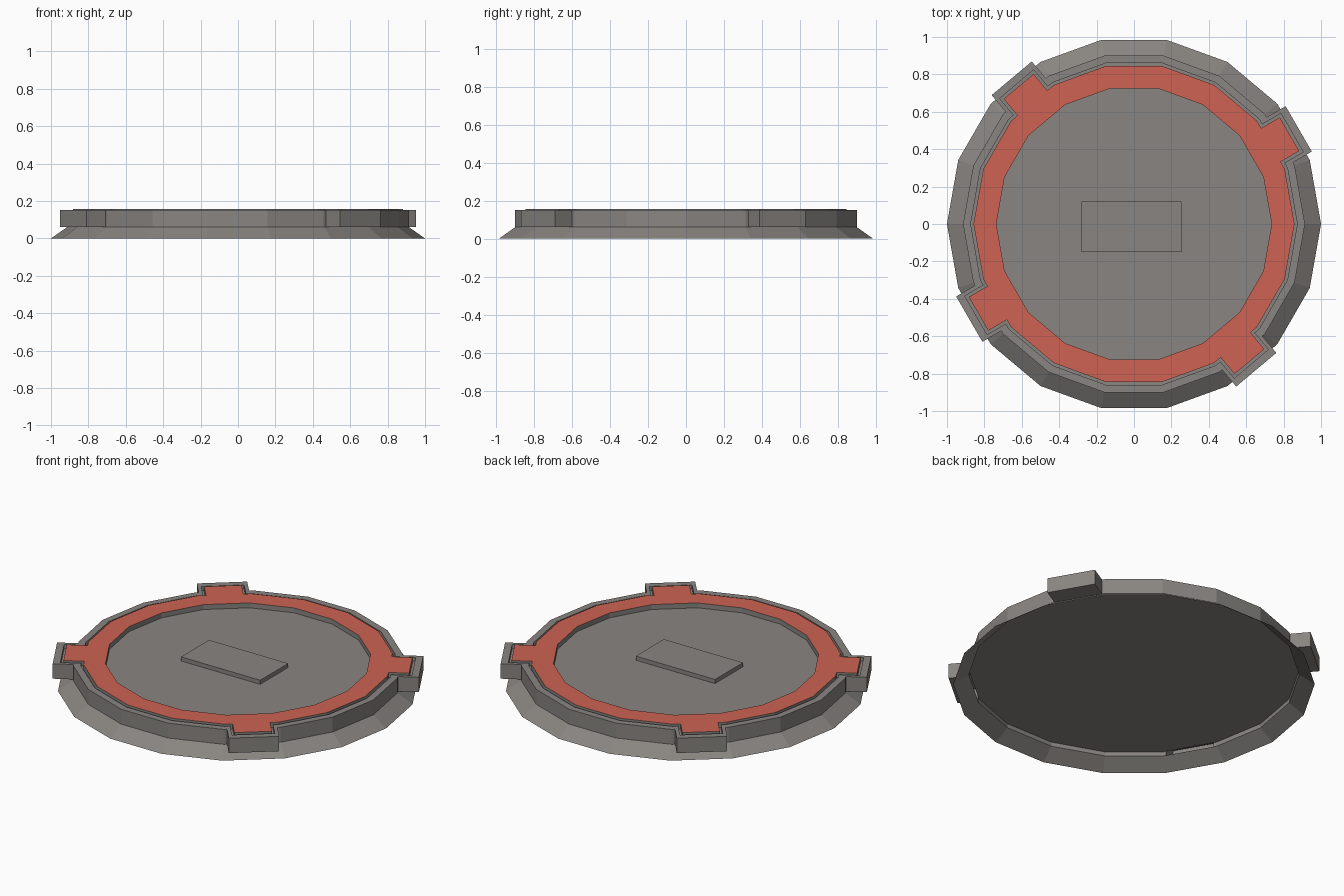
import bpy, math

if "Cube" in bpy.data.objects:
    bpy.data.objects.remove(bpy.data.objects["Cube"])

N = 18
STEP = math.radians(20)
TAB_EDGES = (1, 6, 10, 15)          # polygon edges that carry a lug (30, 130, 210, 310 deg)
Z_SKIRT, Z_FLOOR, Z_RIM, Z_RED, Z_UNDER = 0.06, 0.127, 0.151, 0.157, 0.085


def material(name, rgb):
    m = bpy.data.materials.new(name)
    m.diffuse_color = (*rgb, 1)
    m.use_nodes = True
    m.node_tree.nodes["Principled BSDF"].inputs["Base Color"].default_value = m.diffuse_color
    return m


GREY = material("warm grey", (0.25, 0.235, 0.22))
RED = material("brick red", (0.61, 0.123, 0.085))


def corner(k, r):
    return (r * math.cos(k * STEP), r * math.sin(k * STEP))


def lug(k, r, reach, half):
    """Four points stepping out and back in the middle of edge k."""
    a = (k + 0.5) * STEP
    c, s = math.cos(a), math.sin(a)
    apothem = r * math.cos(STEP / 2)
    return [(c * d - s * t, s * d + c * t) for d, t in
            ((apothem, -half), (reach, -half), (reach, half), (apothem, half))]


def outline(r, reach=0, half=0):
    pts = []
    for k in range(N):
        pts.append(corner(k, r))
        if reach and k in TAB_EDGES:
            pts += lug(k, r, reach, half)
    return pts


class Part:
    def __init__(self):
        self.verts, self.faces = [], []

    def loop(self, pts, z):
        start = len(self.verts)
        self.verts += [(x, y, z) for x, y in pts]
        return list(range(start, start + len(pts)))

    def bridge(self, a, b):
        n = len(a)
        for i in range(n):
            j = (i + 1) % n
            self.faces.append((a[i], a[j], b[j], b[i]))

    def build(self, name, red_top=False):
        me = bpy.data.meshes.new(name)
        me.from_pydata(self.verts, [], self.faces)
        me.materials.append(GREY)
        if red_top:
            me.materials.append(RED)
            for p in me.polygons:
                p.material_index = int(p.normal.z > 0.5)
        ob = bpy.data.objects.new(name, me)
        bpy.context.collection.objects.link(ob)
        return ob


# sloped open skirt
p = Part()
p.bridge(p.loop(outline(1.0), 0), p.loop(outline(0.914), Z_SKIRT))
p.build("skirt")

# rim wall with lugs, recessed floor and closed lug undersides
outer, inner = outline(0.914, 1.017, 0.14), outline(0.873, 0.976, 0.119)
p = Part()
loops = [p.loop(outer, Z_SKIRT), p.loop(outer, Z_RIM),
         p.loop(inner, Z_RIM), p.loop(inner, Z_FLOOR)]
for a, b in zip(loops, loops[1:]):
    p.bridge(a, b)
p.faces.append(loops[-1])
for k in TAB_EDGES:
    p.faces.append(p.loop(lug(k, 0.914, 1.017, 0.14), Z_SKIRT)[::-1])
p.build("rim_and_floor")

# underside panel
p = Part()
p.faces.append(p.loop(outline(0.913), Z_UNDER)[::-1])
p.build("underside")

# raised red-topped ring with lugs
p = Part()
red_out, red_in = outline(0.858, 0.96, 0.104), outline(0.736)
top_out, top_in = p.loop(red_out, Z_RED), p.loop(red_in, Z_RED)
p.bridge(p.loop(red_out, Z_FLOOR), top_out)
p.bridge(top_in, p.loop(red_in, Z_FLOOR))
i = 0
for k in range(N):
    span = 5 if k in TAB_EDGES else 1
    edge = [top_out[(i + s) % len(top_out)] for s in range(span + 1)]
    p.faces.append(edge + [top_in[(k + 1) % N], top_in[k]])
    i += span
p.build("raised_ring", red_top=True)

# central plate
p = Part()
rect = [(-0.28, -0.15), (0.255, -0.15), (0.255, 0.12), (-0.28, 0.12)]
low, high = p.loop(rect, Z_FLOOR), p.loop(rect, 0.152)
p.bridge(low, high)
p.faces.append(high)
p.build("centre_plate")
